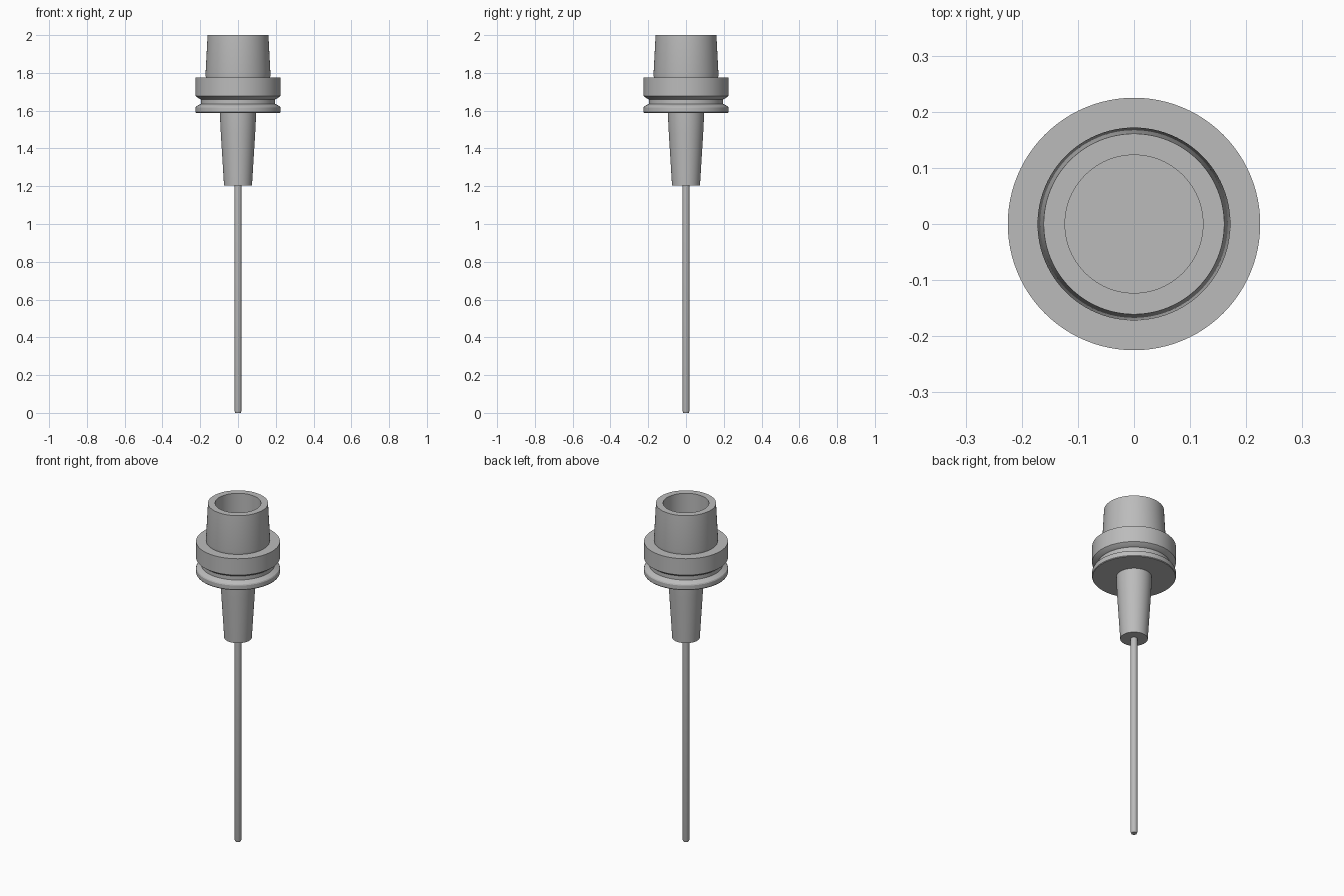
import bpy, bmesh, math

cube = bpy.data.objects.get("Cube")
if cube:
    bpy.data.objects.remove(cube, do_unlink=True)

steel = bpy.data.materials.new("steel grey")
steel.use_nodes = True
steel.diffuse_color = (0.5, 0.5, 0.5, 1)
steel.node_tree.nodes["Principled BSDF"].inputs["Base Color"].default_value = (0.5, 0.5, 0.5, 1)


def lathe(name, profile, sides=96):
    """Spin an (r, z) profile around the z axis."""
    bm = bmesh.new()
    verts = [bm.verts.new((r, 0, z)) for r, z in profile]
    edges = [bm.edges.new(pair) for pair in zip(verts, verts[1:])]
    bmesh.ops.spin(bm, geom=verts + edges, axis=(0, 0, 1), cent=(0, 0, 0),
                   angle=math.tau, steps=sides, use_duplicate=False)
    bmesh.ops.remove_doubles(bm, verts=bm.verts, dist=1e-5)
    bmesh.ops.recalc_face_normals(bm, faces=bm.faces)
    mesh = bpy.data.meshes.new(name)
    bm.to_mesh(mesh)
    bm.free()
    obj = bpy.data.objects.new(name, mesh)
    bpy.context.collection.objects.link(obj)
    mesh.materials.append(steel)
    bpy.ops.object.select_all(action='DESELECT')
    obj.select_set(True)
    bpy.context.view_layer.objects.active = obj
    bpy.ops.object.shade_smooth_by_angle(angle=math.radians(25))
    return obj


# Holder: neck, grooved flange and hollow taper in one turned body
lathe("tool_holder", [
    (0, 1.205), (0.074, 1.205), (0.091, 1.48), (0.094, 1.54), (0.095, 1.588),
    (0.222, 1.588), (0.225, 1.592), (0.225, 1.616), (0.222, 1.622),
    (0.205, 1.632), (0.197, 1.636), (0.197, 1.66), (0.207, 1.664),
    (0.225, 1.678), (0.225, 1.775),
    (0.170, 1.775), (0.172, 1.79), (0.161, 2.0),
    (0.123, 2.0), (0.123, 1.75), (0, 1.75),
])

# Slim cutter with a chamfered tip
lathe("cutter_rod", [
    (0, 0), (0.015, 0), (0.019, 0.012), (0.019, 1.21), (0, 1.21),
], sides=48)
